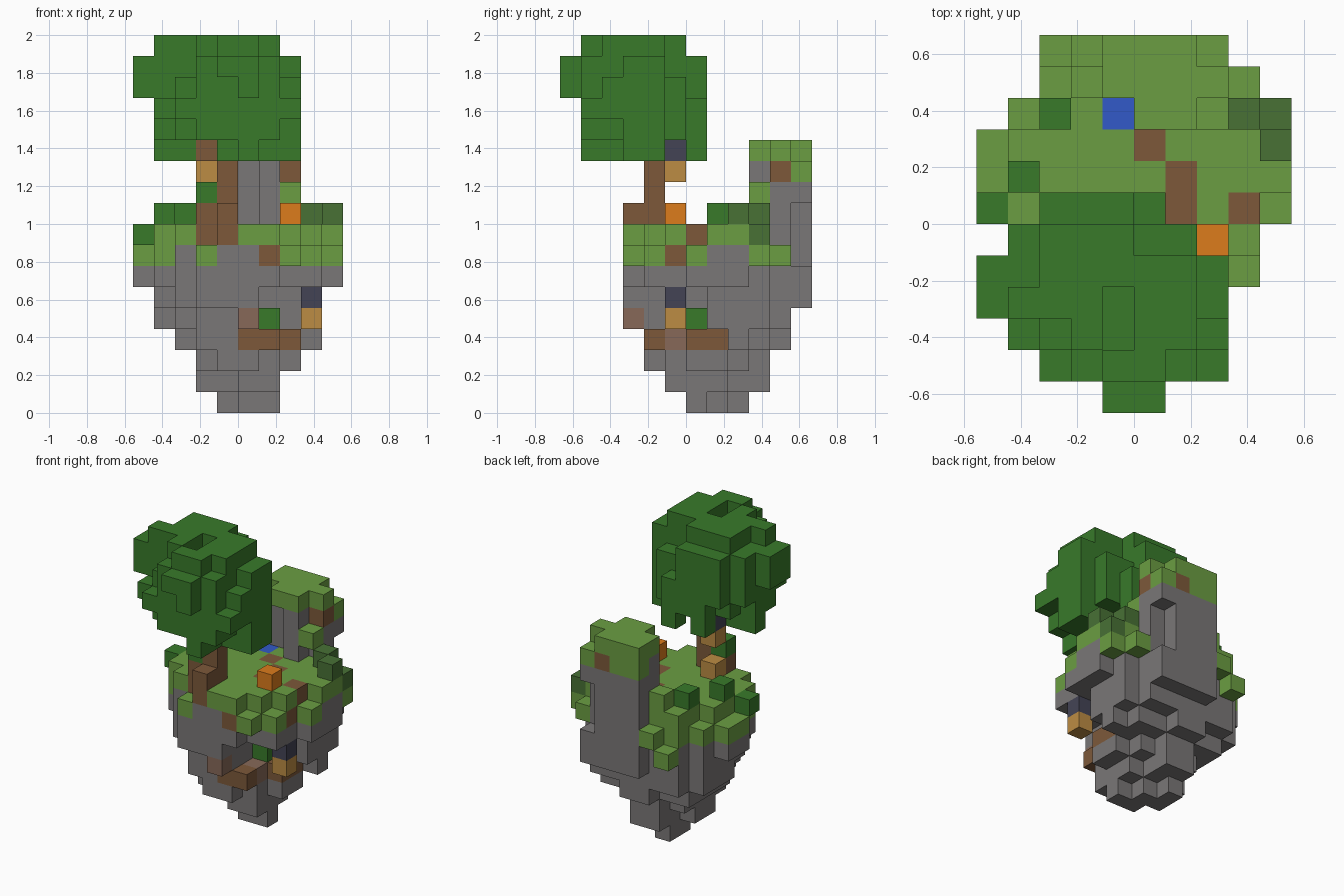
import bpy
import bmesh
from mathutils import Vector

old = bpy.data.objects.get("Cube")
if old:
    bpy.data.objects.remove(old)

UNIT = 1 / 9          # edge length of one block
cells = {}            # block position -> part name


def fill(part, *boxes):
    """Fill boxes (x0, x1, y0, y1, z0, z1) with blocks; part None carves."""
    for x0, x1, y0, y1, z0, z1 in boxes:
        for x in range(x0, x1):
            for y in range(y0, y1):
                for z in range(z0, z1):
                    if part:
                        cells[x, y, z] = part
                    else:
                        cells.pop((x, y, z), None)


def put(part, *spots):
    """Place single blocks."""
    for spot in spots:
        cells[spot] = part


# Tapering floating rock, from the tip upwards
fill("rock",
     (0, 2, 0, 1, 0, 1), (-1, 1, 1, 2, 0, 1), (-1, 0, 2, 3, 0, 1),
     (-2, 2, 0, 2, 1, 2), (-1, 1, 2, 4, 1, 2), (0, 2, -1, 0, 1, 2),
     (-2, 3, 0, 2, 2, 3), (-2, 2, -1, 3, 2, 3), (-1, 1, -2, 4, 2, 3))
fill("rock",
     (-3, 3, 0, 4, 3, 4), (-2, 2, -2, 4, 3, 4), (-1, 1, 4, 5, 3, 4),
     (3, 4, 2, 3, 3, 4),
     (-4, 4, 1, 4, 4, 5), (-3, 3, -1, 5, 4, 5), (-2, 1, -2, 1, 4, 5))
fill("rock",
     (-4, 4, 0, 4, 5, 6), (-3, 3, -2, 5, 5, 6), (-2, 1, -3, 0, 5, 6),
     (-1, 3, 5, 6, 5, 7))
fill("rock",
     (-5, 5, 1, 3, 6, 7), (-4, 4, -1, 4, 6, 7), (-3, 4, -2, -1, 6, 7),
     (-3, 3, 4, 5, 6, 7), (4, 5, 0, 1, 6, 7), (-2, 2, -3, -2, 6, 7))
fill("rock",
     (-4, 5, 0, 3, 7, 8), (-3, 4, -1, 4, 7, 8), (-3, 3, -2, 5, 7, 8),
     (-1, 2, -3, -2, 7, 8), (-1, 2, 5, 6, 7, 8))

# Cave hollowed into the front right
fill(None, (1, 4, -3, 1, 4, 6))

# Grass layer and its lower skirt
fill("grass",
     (-4, 4, 0, 3, 8, 9), (4, 5, 1, 3, 8, 9), (-3, 4, 3, 4, 8, 9),
     (-3, 3, 4, 5, 8, 9), (-4, 4, -1, 0, 8, 9), (-3, 3, -2, -1, 8, 9),
     (0, 2, -3, -2, 8, 9))
fill("grass", (-5, -4, 1, 3, 7, 8), (2, 4, -2, -1, 7, 8))
put("grass", (-4, -1, 7), (-4, 0, 7), (-4, 3, 7), (-3, 4, 7), (-2, -3, 7),
    (2, -3, 7), (4, 0, 7), (4, 3, 7), (3, 4, 7), (-2, 5, 7), (-3, 5, 6),
    (-2, 4, 9))

# Rock pillar with a grassy cap at the back
fill("rock",
     (-1, 2, 4, 6, 8, 12), (1, 2, 3, 4, 9, 12), (2, 3, 4, 5, 7, 11),
     (2, 3, 5, 6, 10, 11))
fill("grass",
     (0, 2, 3, 4, 12, 13), (-1, 3, 4, 5, 12, 13), (-1, 2, 5, 6, 12, 13),
     (-1, 3, 5, 6, 11, 12))
put("grass", (2, 3, 10))

# Dirt path, loose dirt blocks and cave steps
put("dirt", (0, 2, 8), (1, 1, 8), (1, 0, 8), (3, 0, 8), (1, -3, 7),
    (3, -1, 7), (1, 5, 11), (2, 4, 11))
put("dirt", (0, -2, 3), (1, -2, 3), (2, 0, 3), (2, 1, 3))
put("clay", (0, -3, 4), (1, -1, 3))

# Pond and orange block on the lawn
put("pond", (-1, 3, 8))
put("orange_block", (2, -1, 9))

# Shrubs
put("shrub", (3, 3, 9), (4, 2, 9), (4, 3, 8))

# Tree crown: rounded slabs of leaves, with hanging tufts below
fill("leaves",
     (-4, -2, -2, -1, 12, 13), (0, 1, -5, -3, 12, 13),
     (1, 3, -3, -1, 12, 13))
put("leaves", (-1, -3, 12), (-2, 0, 12), (0, 0, 12))
fill("leaves",
     (-4, 3, -3, -1, 13, 14), (-3, 2, -4, -3, 13, 14),
     (-2, 2, -5, -4, 13, 14), (-3, 2, -1, 0, 13, 14), (-2, 1, 0, 1, 13, 14))
fill("leaves",
     (-4, 3, -4, -1, 14, 15), (-3, 3, -5, -4, 14, 15),
     (-4, 2, -1, 0, 14, 15), (-3, 1, 0, 1, 14, 15))
fill("leaves",
     (-5, 3, -3, -1, 15, 17), (-3, 3, -4, -3, 15, 16),
     (-2, 2, -5, -3, 15, 17), (-4, 2, -1, 0, 15, 16),
     (-4, 0, -1, 0, 16, 17), (-3, 0, 0, 1, 15, 17), (0, 1, -6, -5, 15, 17))
put("leaves", (-1, -6, 16))
fill("leaves",
     (-3, 0, -1, 0, 17, 18), (-3, 2, -2, -1, 17, 18),
     (-4, 2, -3, -2, 17, 18), (-2, 2, -4, -3, 17, 18),
     (-1, 1, -5, -4, 17, 18))
fill(None, (-1, 0, -4, -2, 17, 18))

# Leafy bushes on the lawn, by the trunk and in the cave
put("leaves", (-5, 0, 8), (-4, 1, 9), (-3, 3, 9), (-2, -2, 10), (1, 0, 4))

# Tree trunk with roots and a branch
fill("dirt", (-1, 0, -2, -1, 8, 15), (-2, -1, -2, -1, 8, 10),
     (-1, 0, -3, -2, 8, 10))
put("dirt", (-2, -2, 12))

# Lanterns: one under the branch, one under the cave roof, one on the lawn
for x, y, z in ((-2, -1, 11), (3, -1, 4)):
    put("lantern_glow", (x, y, z))
    put("lantern_cap", (x, y, z + 1))
put("lantern_glow", (-2, -1, 9))

# Flat colour of each part, as display values
COLOURS = {
    "rock": ("stone grey", (122, 119, 119)),
    "grass": ("grass green", (107, 158, 66)),
    "dirt": ("earth brown", (125, 89, 58)),
    "clay": ("clay brown", (135, 105, 89)),
    "leaves": ("leaf green", (56, 122, 42)),
    "shrub": ("olive green", (72, 113, 53)),
    "pond": ("water blue", (50, 90, 200)),
    "orange_block": ("orange", (220, 124, 28)),
    "lantern_glow": ("amber", (188, 140, 67)),
    "lantern_cap": ("dark slate", (68, 68, 85)),
}


def make_material(name, display):
    colour = [((c / 255 + 0.055) / 1.055) ** 2.4 for c in display] + [1.0]
    mat = bpy.data.materials.new(name)
    mat.use_nodes = True
    mat.diffuse_color = colour
    shader = next(n for n in mat.node_tree.nodes if n.type == "BSDF_PRINCIPLED")
    shader.inputs["Base Color"].default_value = colour
    shader.inputs["Roughness"].default_value = 0.9
    return mat


def build_part(part):
    """Mesh the outward block faces of one part that touch open air."""
    bm = bmesh.new()
    for cell, owner in cells.items():
        if owner != part:
            continue
        centre = Vector(cell) + Vector((0.5, 0.5, 0.5))
        for axis in range(3):
            for side in (-1, 1):
                normal = Vector((0, 0, 0))
                normal[axis] = side
                if tuple(int(c) for c in Vector(cell) + normal) in cells:
                    continue
                u = Vector((0, 0, 0))
                u[(axis + 1) % 3] = 0.5
                v = normal.cross(u)
                mid = centre + normal / 2
                ring = (mid + u + v, mid - u + v, mid - u - v, mid + u - v)
                bm.faces.new([bm.verts.new(p * UNIT) for p in ring])
    bmesh.ops.remove_doubles(bm, verts=bm.verts, dist=0.001)
    mesh = bpy.data.meshes.new(part)
    bm.to_mesh(mesh)
    bm.free()
    mesh.materials.append(make_material(*COLOURS[part]))
    bpy.context.collection.objects.link(bpy.data.objects.new(part, mesh))


for part in COLOURS:
    build_part(part)
